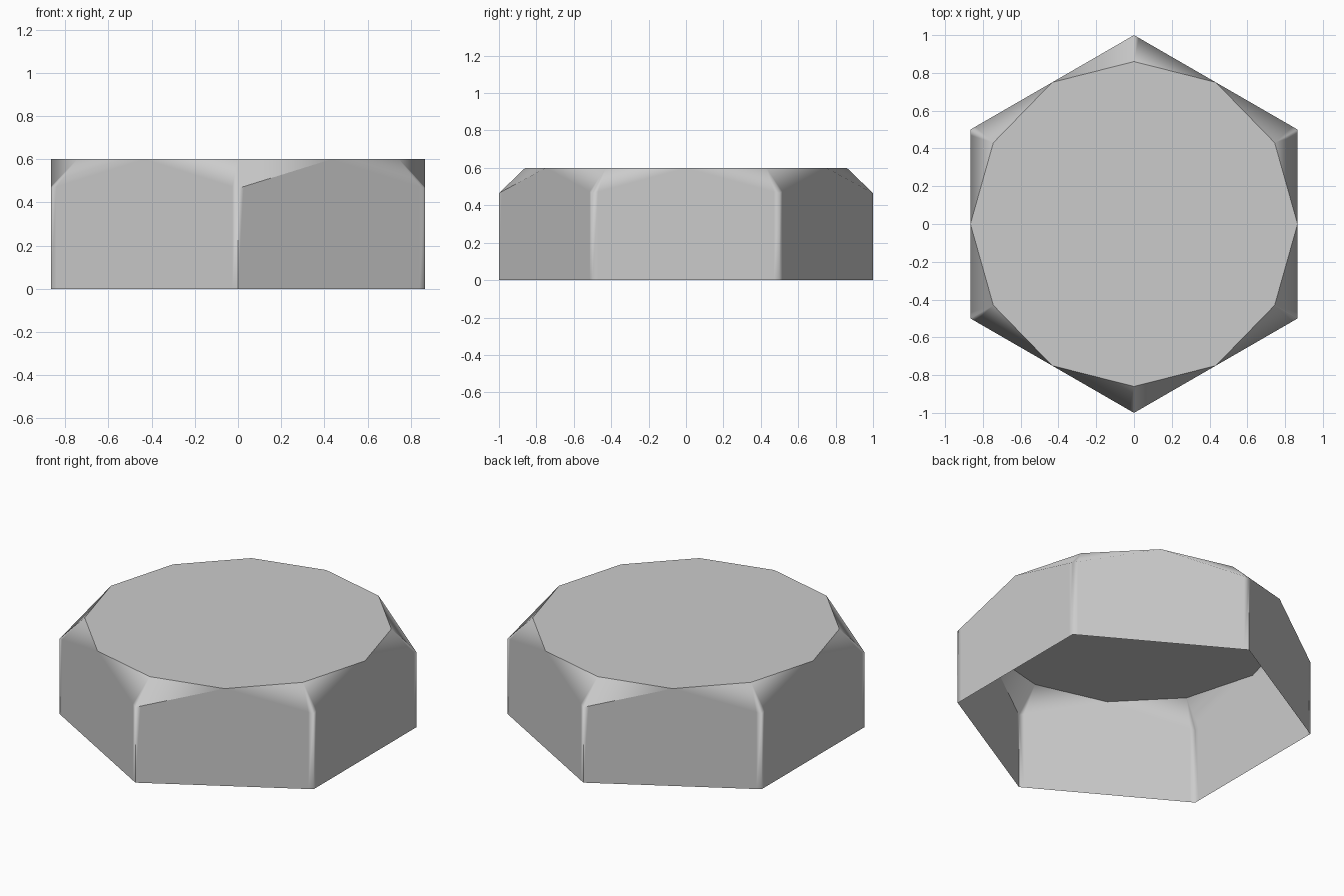
import bpy
import bmesh
from math import pi, sin, cos
from mathutils import Vector

cube = bpy.data.objects.get("Cube")
if cube:
    bpy.data.objects.remove(cube, do_unlink=True)

HEIGHT, SHOULDER, CAP_RADIUS, SUPPORT = 0.6, 0.465, 0.86, 0.03

grey = bpy.data.materials.new("light_grey")
grey.use_nodes = True
colour = (0.6, 0.6, 0.6, 1)
grey.diffuse_color = colour
grey.node_tree.nodes["Principled BSDF"].inputs["Base Color"].default_value = colour


def corner(i, radius, z):
    a = pi / 2 + i * pi / 3
    return Vector((radius * cos(a), radius * sin(a), z))


bm = bmesh.new()


def face(*points):
    f = bm.faces.new([bm.verts.new(p) for p in points])
    f.smooth = True


# Six walls with peaked tops, and chamfers rising from each corner to the cap
cap = []
for i in range(6):
    low = [corner(i, 1, 0), corner(i + 1, 1, 0)]
    high = [corner(i, 1, SHOULDER), corner(i + 1, 1, SHOULDER)]
    peak = (low[0] + low[1]) / 2 + Vector((0, 0, HEIGHT))
    rim = [corner(i, CAP_RADIUS, HEIGHT), corner(i + 1, CAP_RADIUS, HEIGHT)]
    low_in = [low[0].lerp(low[1], SUPPORT), low[1].lerp(low[0], SUPPORT)]
    high_in = [h.lerp(peak, 2 * SUPPORT) for h in high]
    face(low_in[0], low_in[1], high_in[1], peak, high_in[0])
    face(low[0], low_in[0], high_in[0], high[0])
    face(low_in[1], low[1], high[1], high_in[1])
    face(high[0], high_in[0], peak, rim[0])
    face(high_in[1], high[1], rim[1], peak)
    cap += [rim[0], peak]

# Flat cap; the underside stays open
face(*cap)
bmesh.ops.remove_doubles(bm, verts=bm.verts, dist=0.0005)

# Crisp cap outline, and crisp front and back corners
for e in bm.edges:
    a, b = (v.co for v in e.verts)
    on_rim = min(a.z, b.z) > HEIGHT - 0.001
    on_corner = abs(a.x) + abs(b.x) < 0.001 and abs(a.y - b.y) < 0.001
    e.smooth = not (on_rim or on_corner)

mesh = bpy.data.meshes.new("hex_cap")
bm.to_mesh(mesh)
bm.free()
mesh.materials.append(grey)
hex_cap = bpy.data.objects.new("hex_cap", mesh)
bpy.context.collection.objects.link(hex_cap)

# Keep the large walls flat while the chamfers blend into them
weighted = hex_cap.modifiers.new("weighted_normals", 'WEIGHTED_NORMAL')
weighted.keep_sharp = True
weighted.weight = 100
